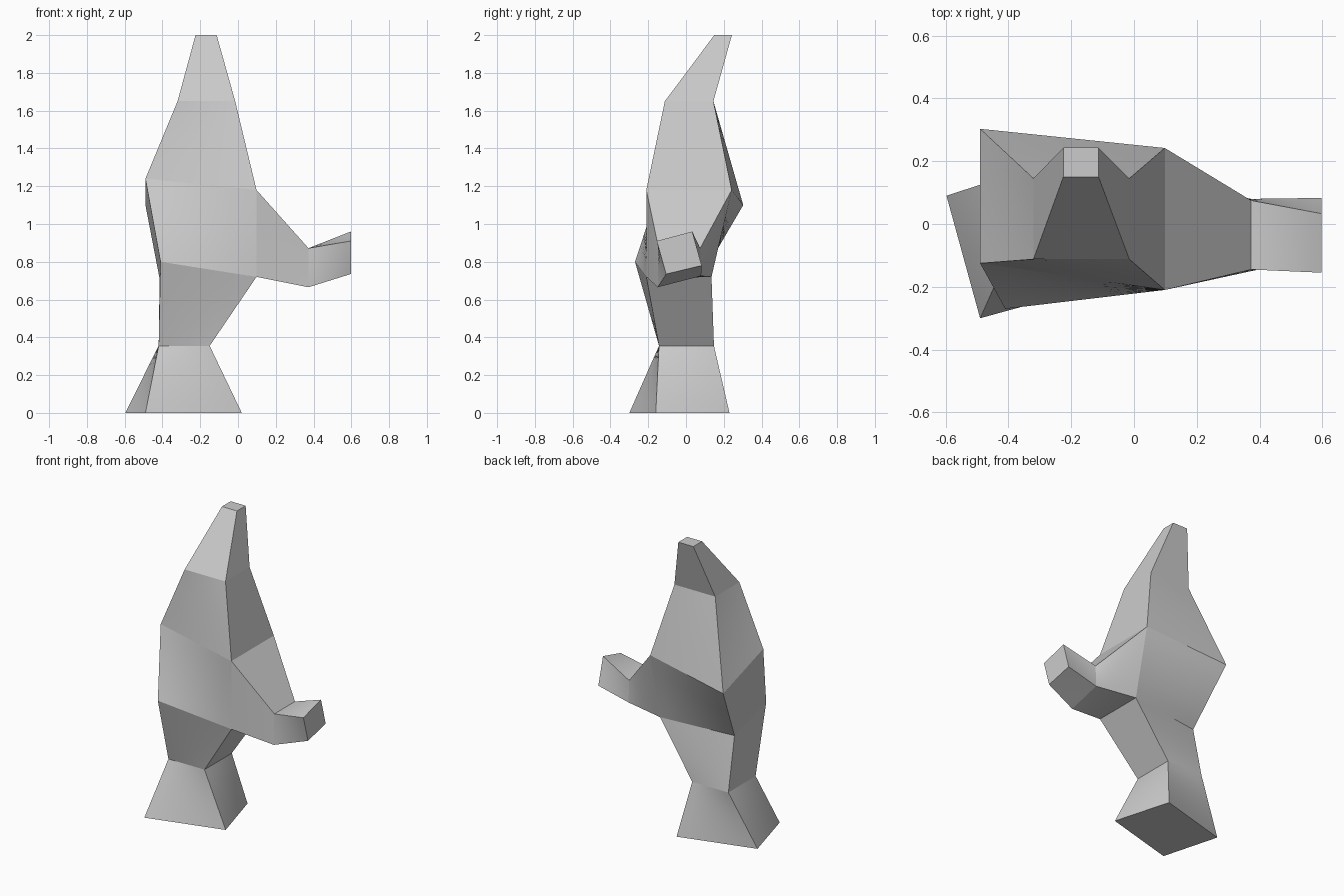
import bpy
import bmesh

cube = bpy.data.objects.get("Cube")
if cube:
    bpy.data.objects.remove(cube, do_unlink=True)

grey = bpy.data.materials.new("plain grey")
grey.use_nodes = True
colour = (0.6, 0.6, 0.6, 1)
grey.diffuse_color = colour
grey.node_tree.nodes["Principled BSDF"].inputs["Base Color"].default_value = colour

bm = bmesh.new()


def ring(points):
    return [bm.verts.new(p) for p in points]


def box_ring(x0, x1, y0, y1, z):
    return ring([(x0, y0, z), (x1, y0, z), (x1, y1, z), (x0, y1, z)])


def bridge(a, b, skip=None):
    for i in range(4):
        if i != skip:
            j = (i + 1) % 4
            bm.faces.new((a[i], a[j], b[j], b[i]))


# Torso loops from the ground up, each front left, front right, back right, back left
foot = ring([(-.49, -.30, 0), (.02, -.16, 0), (-.09, .23, 0), (-.597, .09, 0)])
ankle = box_ring(-.42, -.15, -.143, .148, .355)
hip = ring([(-.41, -.27, .80), (.098, -.21, .72), (.098, .135, .72), (-.415, .075, .71)])
shoulder = ring([(-.49, -.125, 1.24), (.098, -.21, 1.18), (.098, .242, 1.18), (-.49, .303, 1.10)])
neck = box_ring(-.32, -.015, -.112, .145, 1.65)
tip = box_ring(-.225, -.113, .15, .243, 2)

body = [foot, ankle, hip, shoulder, neck, tip]
for low, high in zip(body, body[1:]):
    bridge(low, high, skip=1 if low is hip else None)
bm.faces.new(foot[::-1])
bm.faces.new(tip)

# Arm grows out of the open side panel between hip and shoulder
arm_root = [hip[1], hip[2], shoulder[2], shoulder[1]]
elbow = ring([(.373, -.15, .665), (.373, .08, .725), (.373, .075, .872), (.373, -.145, .872)])
hand = ring([(.597, -.105, .735), (.597, .083, .78), (.597, .033, .96), (.597, -.155, .91)])
bridge(arm_root, elbow)
bridge(elbow, hand)
bm.faces.new(hand)

# Twisted panels shade smoothly inside crisp borders
bmesh.ops.recalc_face_normals(bm, faces=bm.faces[:])
for face in bm.faces:
    face.smooth = True
for edge in bm.edges:
    edge.smooth = False

mesh = bpy.data.meshes.new("body_with_arm")
bm.to_mesh(mesh)
bm.free()
mesh.materials.append(grey)
obj = bpy.data.objects.new("body_with_arm", mesh)
bpy.context.collection.objects.link(obj)

panels = obj.modifiers.new("Panels", "SUBSURF")
panels.subdivision_type = "SIMPLE"
panels.levels = panels.render_levels = 3
